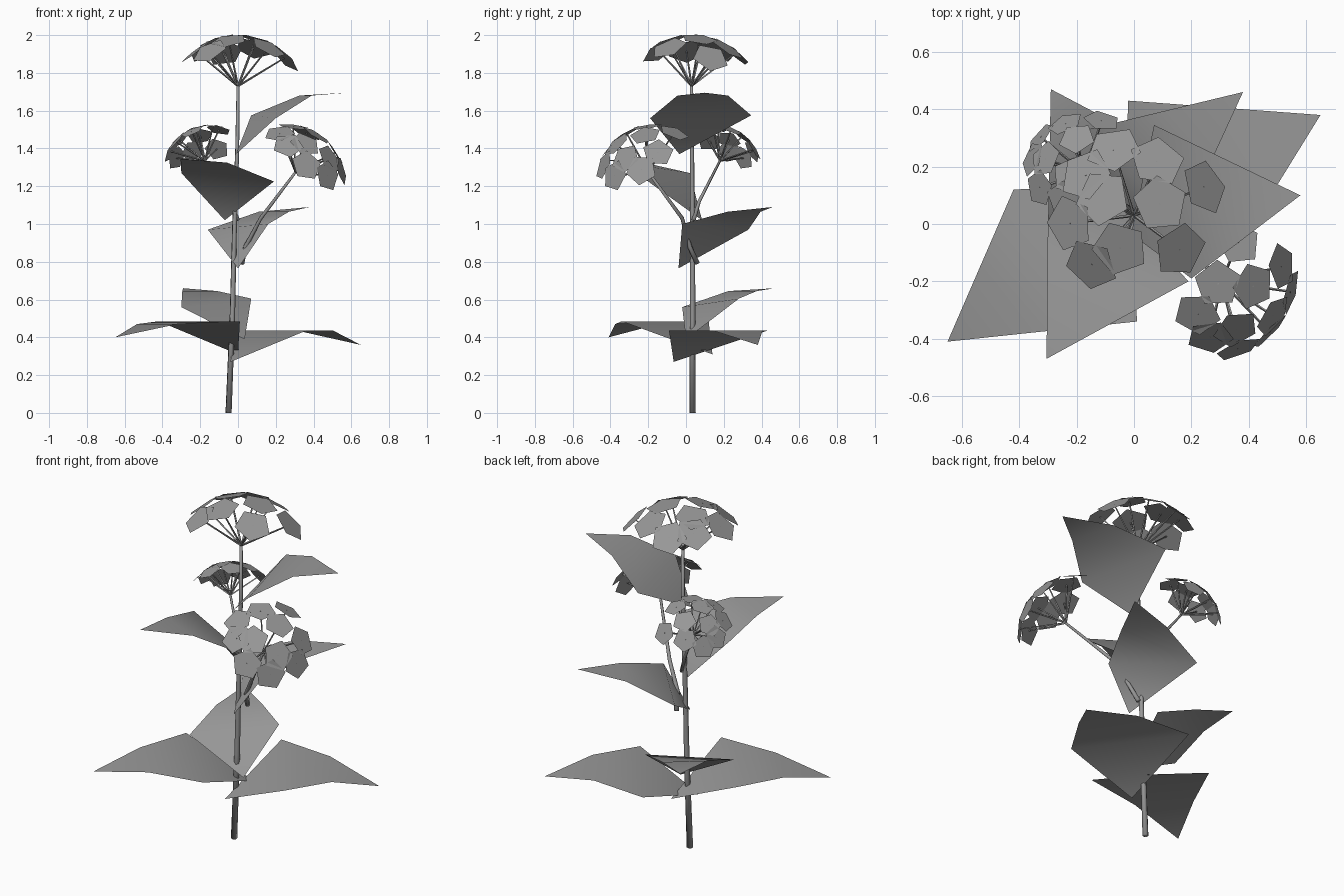
import bpy, bmesh
from math import sin, cos, radians, pi
from mathutils import Vector

if "Cube" in bpy.data.objects:
    bpy.data.objects.remove(bpy.data.objects["Cube"])

# Dark grey shared by the whole plant
GREY = bpy.data.materials.new("dark_grey")
GREY.diffuse_color = (0.31, 0.31, 0.31, 1)
GREY.use_nodes = True
GREY.node_tree.nodes["Principled BSDF"].inputs["Base Color"].default_value = GREY.diffuse_color


def finish(bm, name, smooth=False):
    me = bpy.data.meshes.new(name)
    bm.to_mesh(me)
    bm.free()
    me.materials.append(GREY)
    for p in me.polygons:
        p.use_smooth = smooth
    ob = bpy.data.objects.new(name, me)
    bpy.context.collection.objects.link(ob)
    return ob


def tube(bm, pts, radii, sides=6):
    """Tapered tube through the points."""
    pts = [Vector(p) for p in pts]
    rings = []
    for i, p in enumerate(pts):
        d = pts[min(i + 1, len(pts) - 1)] - pts[max(i - 1, 0)]
        u = d.cross(Vector((0.31, 0.95, 0.05))).normalized()
        v = d.normalized().cross(u)
        rings.append([bm.verts.new(p + radii[i] * (cos(a) * u + sin(a) * v))
                      for a in (2 * pi * k / sides for k in range(sides))])
    for a, b in zip(rings, rings[1:]):
        for k in range(sides):
            j = (k + 1) % sides
            bm.faces.new((a[k], a[j], b[j], b[k]))
    bm.faces.new(rings[0][::-1])
    bm.faces.new(rings[-1])


# Main stem and the two side stalks
HUB1, HUB2, HUB3 = (0, 0.03, 1.73), (-0.175, 0.18, 1.335), (0.305, -0.2, 1.275)
STALKS = {
    "main_stem": ([(-0.05, 0.035, 0), (-0.03, 0.035, 0.5), (-0.018, 0.035, 1.0),
                   (-0.004, 0.032, 1.4), HUB1], [0.017, 0.015, 0.013, 0.011, 0.008]),
    "back_stalk": ([(0, 0.04, 1.02), (-0.04, 0.07, 1.12), HUB2], [0.011, 0.009, 0.006]),
    "front_stalk": ([(0.02, 0.06, 0.79), (0.04, 0.02, 0.88), (0.12, -0.02, 1.03), HUB3],
                    [0.014, 0.012, 0.010, 0.007]),
}
for name, (pts, radii) in STALKS.items():
    bm = bmesh.new()
    tube(bm, pts, radii)
    finish(bm, name, True)

# Flower heads: floret positions on a dome as (distance, angle)
FLORETS = [(0.10, 24), (0.125, 151), (0.125, 247), (0.20, 323), (0.205, 67), (0.265, 22),
           (0.24, 107), (0.226, 187), (0.227, 229), (0.22, 140)]


def flower_head(name, hub, axis, scale, turn, extra=()):
    hub, w = Vector(hub), Vector(axis).normalized()
    u = Vector((0, 1, 0)).cross(w).normalized()
    v = w.cross(u)
    rays, petals = bmesh.new(), bmesh.new()
    R = 0.367
    centre = hub - w * 0.105 * scale
    for i, (r, deg) in enumerate(FLORETS + list(extra)):
        a = radians(deg + turn)
        out = u * cos(a) + v * sin(a)
        s = r / R
        n = out * s + w * (1 - s * s) ** 0.5
        c = centre + n * R * scale
        tube(rays, [hub, c], [0.006 * scale ** 0.5, 0.004], 4)
        side = n.cross(out).normalized()
        fwd = side.cross(n)
        f = petals.faces.new([petals.verts.new(
            c + 0.1 * scale * (fwd * cos(t) + side * sin(t)))
            for t in (2 * pi * k / 5 + i * 0.7 for k in range(5))])
        f.normal_update()
        if f.normal.dot(n) < 0:
            f.normal_flip()
    finish(rays, name + "_rays")
    finish(petals, name + "_florets")


flower_head("top_flower", HUB1, (0, 0, 1), 1.0, 0)
flower_head("back_flower", HUB2, (-0.36, 0.38, 0.84), 0.66, 40, [(0.22, 280)])
flower_head("front_flower", HUB3, (0.52, -0.38, 0.66), 0.84, 90, [(0.22, 280)])

# Leaves: base corner, two side corners, tip, height of the outer bend
LEAVES = {
    "lower_left_leaf": ((0.0, 0.14, 0.31), (-0.42, 0.12, 0.485), (0.01, -0.34, 0.485),
                        (-0.65, -0.41, 0.40), 0.47),
    "lower_right_leaf": ((-0.04, -0.065, 0.27), (-0.02, 0.43, 0.435), (0.36, -0.09, 0.435),
                         (0.65, 0.38, 0.36), 0.435),
    "lower_back_leaf": ((0.035, 0.0, 0.39), (-0.30, -0.02, 0.56), (0.07, 0.28, 0.605),
                        (-0.29, 0.47, 0.66), 0.645),
    "middle_right_leaf": ((0.0, -0.04, 0.765), (-0.16, 0.33, 0.97), (0.16, -0.02, 1.0),
                          (0.38, 0.46, 1.09), 1.065),
    "middle_front_leaf": ((-0.07, 0.085, 1.02), (-0.30, 0.02, 1.27), (0.19, -0.20, 1.225),
                          (-0.305, -0.47, 1.345), 1.325),
    "upper_leaf": ((-0.01, -0.035, 1.37), (0.07, 0.345, 1.575), (0.20, -0.19, 1.56),
                   (0.58, 0.10, 1.695), 1.68),
}
for name, (base, left, right, tip, bend) in LEAVES.items():
    bm = bmesh.new()
    base, left, right, tip = map(Vector, (base, left, right, tip))
    mids = [(s + tip) / 2 for s in (left, right)]
    for m in mids:
        m.z = bend
    b, l, r, t, ml, mr = [bm.verts.new(p) for p in (base, left, right, tip, *mids)]
    for f in ((b, r, l), (l, r, mr, ml), (ml, mr, t)):
        bm.faces.new(f)
    bm.normal_update()
    for f in bm.faces:
        if f.normal.z < 0:
            f.normal_flip()
    finish(bm, name, True)
